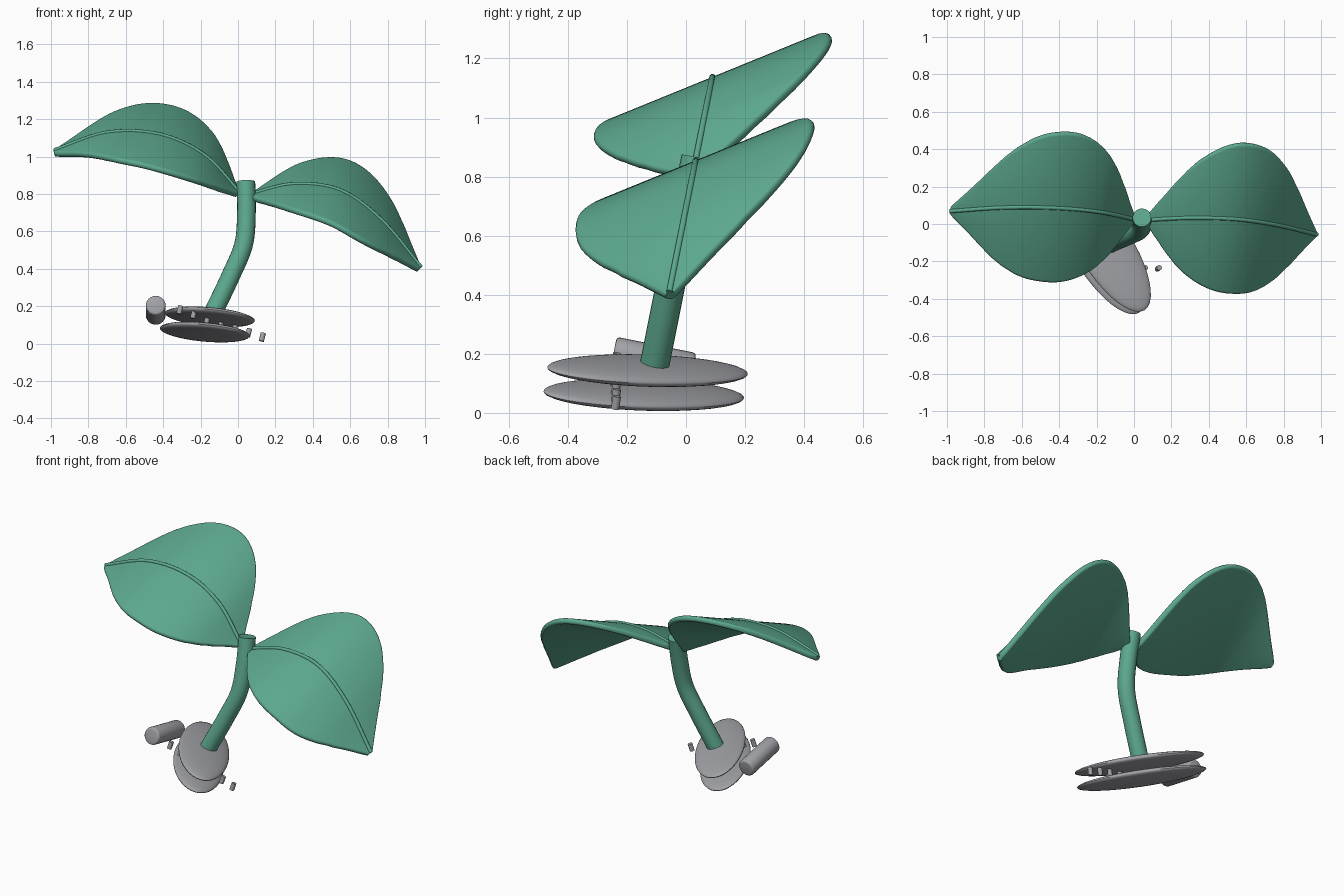
import bpy, bmesh, math
from mathutils import Vector, Matrix

if "Cube" in bpy.data.objects:
    bpy.data.objects.remove(bpy.data.objects["Cube"])


def material(name, rgb):
    m = bpy.data.materials.new(name)
    m.diffuse_color = (*rgb, 1)
    m.use_nodes = True
    m.node_tree.nodes["Principled BSDF"].inputs["Base Color"].default_value = m.diffuse_color
    return m


GREEN = material("leaf green", (0.109, 0.392, 0.275))
GREY = material("seed grey", (0.36, 0.365, 0.39))


def finish(bm, name, mat, angle=40):
    bmesh.ops.recalc_face_normals(bm, faces=bm.faces)
    me = bpy.data.meshes.new(name)
    bm.to_mesh(me)
    bm.free()
    me.materials.append(mat)
    ob = bpy.data.objects.new(name, me)
    bpy.context.collection.objects.link(ob)
    bpy.ops.object.select_all(action='DESELECT')
    ob.select_set(True)
    bpy.context.view_layer.objects.active = ob
    bpy.ops.object.shade_smooth_by_angle(angle=math.radians(angle))
    return ob


def loft(name, sections, mat):
    """Skin closed rings of points and cap both ends."""
    bm = bmesh.new()
    rings = [[bm.verts.new(p) for p in s] for s in sections]
    n = len(rings[0])
    for a, b in zip(rings, rings[1:]):
        for i in range(n):
            j = (i + 1) % n
            bm.faces.new((a[i], a[j], b[j], b[i]))
    bm.faces.new(rings[0])
    bm.faces.new(rings[-1])
    return finish(bm, name, mat)


def spline(pts, u):
    """Smooth interpolation through evenly spaced control values, u in 0..1."""
    k = u * (len(pts) - 1)
    i = min(int(k), len(pts) - 2)
    f = k - i
    b, c = pts[i], pts[i + 1]
    a = pts[i - 1] if i else b * 2 - c
    d = pts[i + 2] if i + 2 < len(pts) else c * 2 - b
    return (b * 2 + (c - a) * f + (a * 2 - b * 5 + c * 4 - d) * f ** 2
            + (b * 3 - a - c * 3 + d) * f ** 3) * 0.5


def lean(x, z):
    """The stem and midribs lie in one plane leaning forward."""
    return Vector((x, 0.025 + 0.2 * (z - 0.82), z))


def even_path(xz, count):
    """Points spaced evenly by length along a smooth path."""
    ctrl = [lean(*p) for p in xz]
    fine = [spline(ctrl, i / 300) for i in range(301)]
    dist = [0]
    for a, b in zip(fine, fine[1:]):
        dist.append(dist[-1] + (b - a).length)
    out, j = [], 0
    for i in range(count + 1):
        while j < 300 and dist[j] < dist[-1] * i / count - 1e-6:
            j += 1
        out.append(fine[j])
    return out


def tangents(path):
    m = len(path) - 1
    return [(path[min(i + 1, m)] - path[max(i - 1, 0)]).normalized() for i in range(m + 1)]


def tube(name, path, r, mat, sides=20):
    rings = []
    for p, t in zip(path, tangents(path)):
        side = t.cross(Vector((0, 0.98, -0.2))).normalized()
        up = side.cross(t)
        rings.append([p + (side * math.cos(a) + up * math.sin(a)) * r
                      for a in (2 * math.pi * k / sides for k in range(sides))])
    return loft(name, rings, mat)


# Leaves: arched blades, straight across their width, with rounded rims
ACROSS = Vector((0.13, 0.92, 0.375)).normalized()
HALF_WIDTH = [.02, .17, .30, .385, .43, .435, .41, .345, .245, .13, .02]


def leaf(side, xz):
    n, r = 40, 0.017
    path = even_path(xz, n)
    rings, rib = [], []
    for i, (p, t) in enumerate(zip(path, tangents(path))):
        up = t.cross(ACROSS).normalized()
        if up.z < 0:
            up.negate()
        w = max(spline(HALF_WIDTH, i / n), r + 0.003) - r
        ring = []
        for s in (1, -1):
            for k in range(7):
                a = math.radians(-90 + 30 * k)
                ring.append(p - up * 0.018
                            + ACROSS * s * (w + r * math.cos(a)) + up * s * r * math.sin(a))
        rings.append(ring)
        rib.append(p - up * 0.002)
    loft(side + "_leaf", rings, GREEN)
    tube(side + "_midrib", rib, 0.011, GREEN, 10)


leaf("left", [(.01, .81), (-.18, 1.01), (-.42, 1.12), (-.70, 1.13), (-.985, 1.035)])
leaf("right", [(.06, .80), (.30, .855), (.55, .82), (.77, .66), (.98, .41)])

# Stem
tube("stem", even_path([(.042, .865), (.045, .7), (.03, .53), (-.04, .36), (-.135, .16)], 30),
     0.05, GREEN)

# Two seed halves: flat ellipsoids, tilted
NORMAL = Vector((0.262, 0.168, 1)).normalized()
LONG = Vector((0.53, -0.85, 0.004))
LONG = (LONG - NORMAL * LONG.dot(NORMAL)).normalized()
FRAME = Matrix((LONG, NORMAL.cross(LONG), NORMAL)).transposed().to_4x4()
for name, c in (("upper_seed_half", (-.15, -.13, .143)), ("lower_seed_half", (-.178, -.143, .062))):
    bm = bmesh.new()
    bmesh.ops.create_uvsphere(bm, u_segments=40, v_segments=20, radius=1)
    bm.transform(Matrix.Translation(c) @ FRAME @ Matrix.Diagonal((.39, .152, .034, 1)))
    finish(bm, name, GREY)


def rod(name, centre, axis, r, length, sides, bevel=0):
    bm = bmesh.new()
    bmesh.ops.create_cone(bm, cap_ends=True, segments=sides, radius1=r, radius2=r, depth=length)
    if bevel:
        rim = [e for e in bm.edges if abs(e.verts[0].co.z - e.verts[1].co.z) < 1e-5]
        bmesh.ops.bevel(bm, geom=rim, offset=bevel, segments=3, profile=0.5, affect='EDGES')
    rot = Vector(axis).to_track_quat('Z', 'Y').to_matrix().to_4x4()
    bm.transform(Matrix.Translation(centre) @ rot)
    finish(bm, name, GREY)


# Loose peg beside the seed, and a row of small pins through it
rod("peg", (-.44, -.11, .178), (0, -.98, .2), 0.053, 0.275, 24, 0.012)
for i in range(7):
    x = .13 - .0735 * i
    rod(f"pin_{i + 1}", (x, -.237, .035 + (.13 - x) * .33), NORMAL, 0.014, 0.045, 12)
